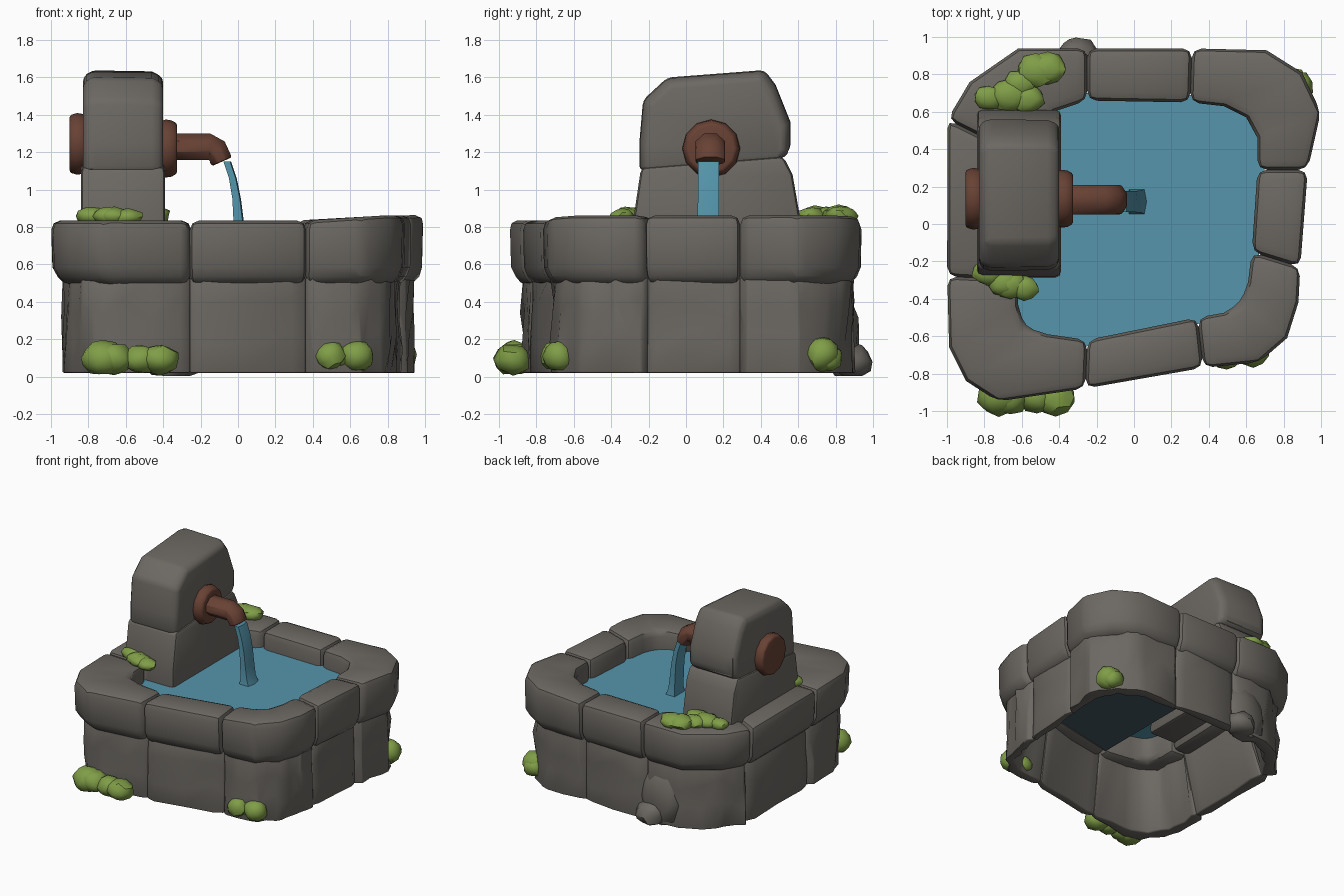
import bpy, bmesh, math, random
from mathutils import Vector, Matrix

random.seed(4)
if "Cube" in bpy.data.objects:
    bpy.data.objects.remove(bpy.data.objects["Cube"], do_unlink=True)


def material(name, *rgb):
    mat = bpy.data.materials.new(name)
    mat.use_nodes = True
    mat.diffuse_color = (*rgb, 1)
    mat.node_tree.nodes["Principled BSDF"].inputs["Base Color"].default_value = (*rgb, 1)
    return mat


STONE = material("grey stone", 0.15, 0.139, 0.123)
WATER = material("blue water", 0.09, 0.3, 0.41)
DEEP = material("dark basin floor", 0.055, 0.1, 0.115)
RUST = material("rusty pipe", 0.138, 0.053, 0.034)
MOSS = material("green moss", 0.215, 0.34, 0.063)


def finish(bm, name, mat, bevel=0, angle=35):
    """Turn a bmesh into an object, soften its edges and shade it."""
    bmesh.ops.recalc_face_normals(bm, faces=bm.faces)
    mesh = bpy.data.meshes.new(name)
    bm.to_mesh(mesh)
    bm.free()
    mesh.materials.append(mat)
    obj = bpy.data.objects.new(name, mesh)
    bpy.context.collection.objects.link(obj)
    bpy.ops.object.select_all(action='DESELECT')
    bpy.context.view_layer.objects.active = obj
    obj.select_set(True)
    if bevel:
        mod = obj.modifiers.new("soft edges", 'BEVEL')
        mod.width = bevel
        mod.segments = 2
        mod.limit_method = 'ANGLE'
        mod.angle_limit = math.radians(angle)
        bpy.ops.object.modifier_apply(modifier=mod.name)
    bpy.ops.object.shade_smooth_by_angle(angle=math.radians(40))
    return obj


def loft(name, sections, mat, bevel=0, angle=35):
    """Skin a row of matching closed sections and cap both ends."""
    bm = bmesh.new()
    rings = [[bm.verts.new(p) for p in sec] for sec in sections]
    count = len(rings[0])
    for a, b in zip(rings, rings[1:]):
        for k in range(count):
            n = (k + 1) % count
            bm.faces.new((a[k], a[n], b[n], b[k]))
    bm.faces.new(rings[0])
    bm.faces.new(rings[-1])
    return finish(bm, name, mat, bevel, angle)


def blobs(name, start, end, count, size, mat, wobble=0.025):
    """A lumpy cluster of squashed balls between two points."""
    bm = bmesh.new()
    start, end = Vector(start), Vector(end)
    for i in range(count):
        spot = start.lerp(end, i / max(count - 1, 1))
        spot += Vector([random.uniform(-wobble, wobble) for _ in "xy"] + [0])
        grow = random.uniform(0.85, 1.1)
        matrix = Matrix.Translation(spot) @ Matrix.Diagonal((*[s * grow for s in size], 1))
        made = bmesh.ops.create_icosphere(bm, subdivisions=2, radius=1, matrix=matrix)
        for v in made["verts"]:
            v.co = spot + (v.co - spot) * random.uniform(0.88, 1.07)
            v.co.z = max(v.co.z, 0.005)
    return finish(bm, name, mat)


# Basin plan: outer x, y and inner x, y all the way round
PLAN = [(-1, -.28, -.62, -.3), (-.99, -.66, -.62, -.43), (-.9, -.84, -.585, -.55),
        (-.73, -.95, -.46, -.59), (-.26, -.88, -.25, -.62), (.37, -.77, .34, -.5),
        (.67, -.74, .48, -.475), (.82, -.61, .57, -.42), (.88, -.42, .61, -.31),
        (.89, -.23, .63, -.15), (.93, .29, .66, .29), (1, .6, .66, .46),
        (.9, .81, .6, .57), (.71, .93, .48, .63), (.31, .94, .3, .65),
        (-.25, .94, -.25, .66), (-.62, .94, -.43, .6), (-.88, .76, -.53, .5),
        (-1, .56, -.6, .36)]
SEAMS = [0, 4, 5, 9, 10, 14, 15, 18, 19]
SIDES = ["front_left_corner", "front", "front_right_corner", "right", "back_right_corner",
         "back", "back_left_corner", "left"]
RIM = [(0, .49), (.84, .49), (.98, .585), (1, .835), (0, .835)]
WALL = [(.6, .02), (.83, .02), (.83, .19), (.81, .36), (.81, .53), (.3, .53)]


def section(station, profile, jitter=0, groove=0):
    """Place a radial profile; jitter roughens it and groove sinks its outer side."""
    outer, inner = Vector(station[:2]), Vector(station[2:])
    ring = []
    for t, z in profile:
        p = inner.lerp(outer, t + random.uniform(-jitter, jitter) - groove * (t > .7))
        if .1 < z < .4:
            z += random.uniform(-jitter, jitter)
        lift = .03 * min(max(p.x - .4, 0) * 2.5, 1) if z > .8 else 0
        ring.append((p.x, p.y, z + lift))
    return ring


def between(a, b, t):
    return tuple(p + (q - p) * t for p, q in zip(a, b))


for side, first, last in zip(SIDES, SEAMS, SEAMS[1:]):
    stations = [PLAN[i % len(PLAN)] for i in range(first, last + 1)]
    # Thick rounded stones of the rim
    loft("rim_" + side, [section(s, RIM) for s in stations], STONE, .05)
    # Rough thin stones of the wall below, sunk where they meet
    rough = []
    for a, b in zip(stations, stations[1:]):
        rough += [between(a, b, t) for t in (.12, .5, .88)]
    rings = [section(s, WALL, .055) for s in rough]
    ends = [section(s, WALL, .02, .1) for s in (stations[0], stations[-1])]
    loft("wall_" + side, [ends[0]] + rings + [ends[1]], STONE, .01, 40)

# Loose rocks leaning on the back wall
blobs("back_rock", (-.31, .88, .08), (-.31, .88, .08), 1, (.13, .125, .11), STONE, 0)
blobs("back_buttress", (-.37, .84, .2), (-.37, .84, .2), 1, (.2, .1, .26), STONE, 0)


def sheet(name, outline, z, mat):
    bm = bmesh.new()
    bm.faces.new([bm.verts.new((x, y, z)) for x, y in outline])
    finish(bm, name, mat)


# Water sheet, tucked slightly into the rim, and the floor under its deep end
sheet("pool_water", [(s[2] * 1.06, s[3] * 1.06) for s in PLAN], .69, WATER)
sheet("basin_floor", [(s[2] * 1.04, s[3] * 1.04) for s in PLAN[4:16]], .51, DEEP)


# Standing pillar of two stones
def slab(name, outline, sides):
    middle = Vector((.15, 1.1))
    rows = []
    for x, shrink in sides:
        pts = [middle + (Vector(p) - middle) * shrink for p in outline]
        rows.append([(x, p.x, p.y) for p in pts])
    loft(name, rows, STONE, .03, 30)


slab("pillar_lower", [(-.29, .55), (-.28, .85), (-.24, 1.12), (.52, 1.18), (.57, 1.08), (.61, .85), (.61, .55)],
     [(-.84, 1), (-.39, 1)])
slab("pillar_upper", [(-.25, 1.1), (-.25, 1.25), (-.23, 1.48), (-.1, 1.6), (.42, 1.64),
                      (.48, 1.56), (.56, 1.36), (.56, 1.22), (.53, 1.17)],
     [(-.83, .93), (-.785, 1), (-.46, .99), (-.4, .93)])


# Round pipe collars on both faces of the pillar
def collar(name, x, z, radius, depth):
    rows = []
    for shift, scale in ((-.5, .93), (-.1, 1), (.2, .97), (.5, .86)):
        r = radius * scale
        rows.append([(x + shift * depth, .135 + r * math.cos(a), z + r * math.sin(a))
                     for a in [math.tau * k / 12 for k in range(12)]])
    loft(name, rows, RUST, .012)


collar("pipe_collar_front", -.375, 1.22, .155, .1)
collar("pipe_collar_back", -.85, 1.245, .165, .1)

# Boxy spout pipe with a downward bend
path = [(-.42, 1.23, 0, .077), (-.15, 1.23, 0, .077), (-.11, 1.2, .6, .075), (-.085, 1.15, 1.15, .062)]
rows = []
for x, z, tilt, radius in path:
    ring = []
    for k in range(8):
        a = math.tau * (k + .5) / 8
        up = radius * math.sin(a)
        ring.append((x + up * math.sin(tilt), .13 + .085 * math.cos(a), z + up * math.cos(tilt)))
    rows.append(ring)
loft("spout_pipe", rows, RUST, .01, 50)

# Falling stream, widening a little where it lands
rows = []
for x, z, thick, wide in ((-.06, 1.15, .018, .056), (-.03, 1.06, .018, .057), (-.01, .95, .02, .057),
                          (0, .83, .024, .058), (.008, .74, .028, .058), (.015, .685, .042, .066)):
    rows.append([(x - thick, .12 - wide, z), (x + thick, .12 - wide, z), (x + thick * 1.3, .12, z),
                 (x + thick, .12 + wide, z), (x - thick, .12 + wide, z)])
loft("water_stream", rows, WATER)

# Moss on the ground and beside the pillar
blobs("moss_front_left", (-.74, -.9, .1), (-.44, -.9, .09), 4, (.115, .105, .09), MOSS)
blobs("moss_front_right", (.49, -.69, .11), (.62, -.67, .11), 3, (.085, .08, .08), MOSS)
blobs("moss_back_right", (.84, .71, .12), (.84, .78, .1), 2, (.1, .09, .09), MOSS)
blobs("moss_rim_front", (-.75, -.28, .86), (-.58, -.32, .855), 4, (.09, .075, .05), MOSS)
blobs("moss_rim_back_low", (-.76, .66, .86), (-.58, .69, .86), 3, (.1, .08, .05), MOSS)
blobs("moss_rim_back_high", (-.6, .76, .86), (-.44, .83, .86), 3, (.1, .085, .055), MOSS)
